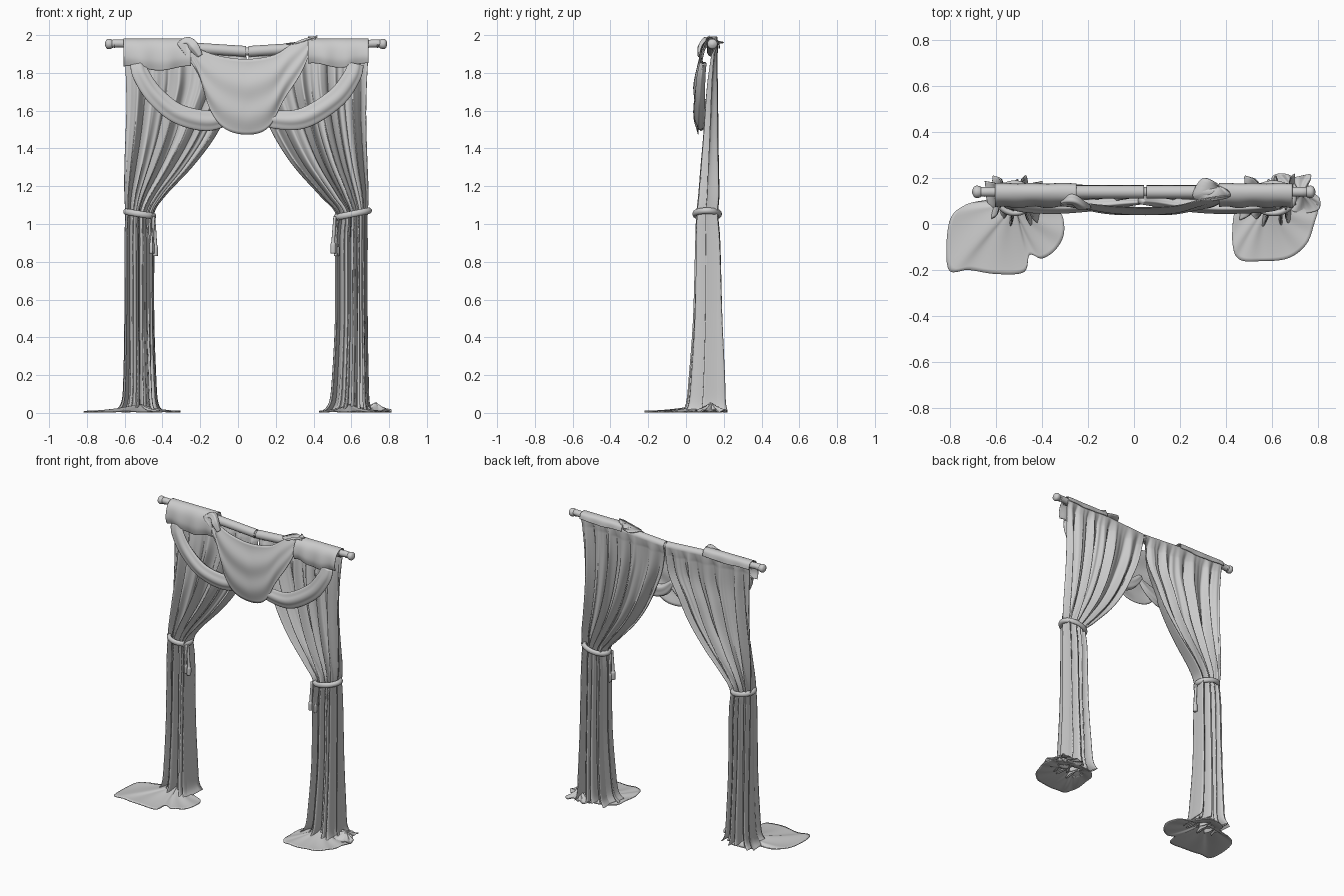
import bpy, bmesh, math
from mathutils import Vector
from math import sin, cos, pi

if "Cube" in bpy.data.objects:
    bpy.data.objects.remove(bpy.data.objects["Cube"])


def spline(pts, n, closed=False):
    """Catmull-Rom resampling of tuples, n samples per span."""
    m, out = len(pts), []
    for i in range(m if closed else m - 1):
        q = [pts[(i + k) % m] if closed else pts[min(max(i + k, 0), m - 1)] for k in (-1, 0, 1, 2)]
        for j in range(n):
            t = j / n
            out.append(tuple(b + .5 * t * (c - a + t * (2*a - 5*b + 4*c - d + t * (3*(b - c) + d - a)))
                             for a, b, c, d in zip(*q)))
    if not closed:
        out.append(tuple(pts[-1]))
    return out


def loft(name, rows, closed=False, caps=False, thick=0):
    """Skin a list of equally long point rows."""
    bm = bmesh.new()
    vs = [[bm.verts.new(p) for p in r] for r in rows]
    w = len(rows[0])
    for a, b in zip(vs, vs[1:]):
        for i in range(w if closed else w - 1):
            j = (i + 1) % w
            bm.faces.new((a[i], a[j], b[j], b[i]))
    if caps:
        bm.faces.new(vs[0])
        bm.faces.new(vs[-1])
    bmesh.ops.recalc_face_normals(bm, faces=bm.faces)
    for f in bm.faces:
        f.smooth = True
    me = bpy.data.meshes.new(name)
    bm.to_mesh(me)
    bm.free()
    ob = bpy.data.objects.new(name, me)
    bpy.context.collection.objects.link(ob)
    if thick:
        s = ob.modifiers.new("thickness", 'SOLIDIFY')
        s.thickness, s.offset = thick, 0
    return ob


def tube(name, pts, n=8, ridge=0.0, seg=24):
    """Sweep an ellipse; pts are (x, y, z, radius in xz plane, radius in y)."""
    path = spline(pts, n)
    rows = []
    for i, p in enumerate(path):
        a, b = path[max(i - 1, 0)], path[min(i + 1, len(path) - 1)]
        t = Vector((b[0] - a[0], 0, b[2] - a[2])).normalized()
        nrm = t.cross(Vector((0, 1, 0)))
        row = []
        for k in range(seg):
            th = 2 * pi * k / seg
            f = 1 + ridge * cos(5 * th + i * .06)
            row.append(Vector(p[:3]) + nrm * p[3] * f * cos(th) + Vector((0, p[4] * f * sin(th), 0)))
        rows.append(row)
    return loft(name, rows, True, True)


def sag(x):
    return -.04 * max(0, 1 - abs(x - .05) / .62)


RY, RZ = .14, 1.953

# Rod with ball finials
tube("rod", [(x, RY, RZ + sag(x), .021, .021) for x in (-.67, -.57, .05, .67, .75)], 4)
for x, s in ((-.70, 1), (.785, -1)):
    tube("finial", [(x + s * d, RY, RZ, r, r) for d, r in
                    ((-.005, .006), (.003, .022), (.015, .027), (.03, .024), (.038, .018), (.048, .022))], 4)


# Curtains: rod sleeve, then a pleated sheet gathered at the tie
def curtain(name, keys, phase, n):
    rows = []
    us = [i / 160 for i in range(161)]
    x0, x1 = keys[0][1:3]
    for k in range(13):
        th = math.radians(275 - 275 * k / 12)
        rows.append([(x0 + (x1 - x0) * u, RY + .027 * cos(th),
                      RZ + .027 * sin(th) + sag(x0 + (x1 - x0) * u)) for u in us])
    for z, x0, x1, yc, a in spline(keys, 6):
        row = []
        for u in us:
            ph = 2 * pi * n * (u + .03 * sin(2 * pi * u + phase)) + phase
            wave = (sin(ph) + .4 * sin(1.63 * ph + 1 + .4 * z) + .12 * sin(3.1 * ph)) / 1.25
            x = x0 + (x1 - x0) * u
            fold = .13 * a * sin(2 * ph) * min(1, 8 * u, 8 * (1 - u))
            row.append((x + fold, yc + a * wave, z + sag(x) * max(0, min(1, (z - 1.6) / .3))))
        rows.append(row)
    loft(name, rows, thick=.004)


Z = (1.90, 1.75, 1.6, 1.45, 1.3, 1.15, 1.05, .9, .5, .2, .06, .01)
YC = (.15, .14, .135, .13, .125, .12, .112, .115, .115, .11, .105, .10)
AMP = (.012, .022, .028, .033, .04, .046, .048, .055, .065, .08, .088, .1)
LO = (-.60, -.592, -.59, -.595, -.60, -.60, -.595, -.60, -.60, -.605, -.615, -.65)
LI = (.043, .02, -.05, -.13, -.245, -.385, -.447, -.445, -.445, -.435, -.425, -.40)
RI = (.055, .08, .13, .20, .30, .435, .52, .515, .515, .50, .485, .45)
RO = (.69, .682, .678, .68, .685, .69, .685, .685, .685, .69, .695, .71)
curtain("curtain_left", list(zip(Z, LO, LI, YC, AMP)), .4, 6)
curtain("curtain_right", list(zip(Z, RI, RO, YC, AMP)), 2.1, 6)


# Cloth pooled on the floor
def puddle(name, outline, centre, peak, wrinkle):
    rim = spline(outline, 6, True)
    cx, cy = centre
    rows = []
    for k in range(17):
        s = .03 + .97 * k / 16
        row = []
        for i, (x, y) in enumerate(rim):
            th = 2 * pi * i / len(rim)
            z = .004 + peak * (1 - s) ** 2 + wrinkle * s * (1 - .6 * s) * (1 + sin(9 * th + 3 * s))
            row.append((cx + (x - cx) * s, cy + (y - cy) * s, z))
        rows.append(row)
    loft(name, rows, True, thick=.006)


puddle("puddle_left", [(-.81, -.195), (-.805, .01), (-.73, .085), (-.63, .11), (-.6, .17), (-.47, .18),
                       (-.40, .09), (-.32, .05), (-.305, -.04), (-.34, -.11), (-.40, -.15), (-.455, -.135),
                       (-.48, -.21), (-.60, -.218), (-.72, -.2)], (-.52, .08), .04, .006)
puddle("puddle_right", [(.43, -.09), (.435, .04), (.47, .14), (.60, .17), (.74, .14), (.80, .08), (.785, 0),
                        (.75, -.09), (.67, -.15), (.55, -.162), (.46, -.155)], (.59, .09), .04, .006)
puddle("crumpled_hem", [(.60, .20), (.63, .10), (.71, .05), (.80, .06), (.808, .11), (.76, .16), (.77, .215),
                        (.70, .205), (.65, .22)], (.73, .13), .05, .016)


# Scarf ends draped over the rod
def flap(name, x0, x1, low):
    prof = spline([(.085, 0), (.075, .3), (.085, .7), (.108, .94), (.14, 1.02), (.168, .94), (.176, .7)], 5)
    rows = []
    for y, h in prof:
        row = []
        for i in range(41):
            u = i / 40
            x = x0 + (x1 - x0) * u
            bottom = low + .012 * sin(7 * u + 1)
            row.append((x, y + .006 * sin(17 * u) * (1 - min(1, h)), bottom + (1.978 - bottom) * h))
        rows.append(row)
    loft(name, rows, thick=.004)


flap("scarf_flap_left", -.605, -.25, 1.825)
flap("scarf_flap_right", .37, .69, 1.84)

# Centre swag
top = spline([(-.32, .085, 1.96), (-.27, .10, 1.975), (-.20, .085, 1.925), (-.09, .075, 1.888), (.05, .072, 1.873),
              (.19, .078, 1.895), (.28, .10, 1.95), (.35, .115, 1.98), (.42, .125, 1.997)], 8)
low = spline([(-.32, .08, 1.95), (-.21, .07, 1.79), (-.15, .065, 1.61), (-.07, .06, 1.505), (.05, .06, 1.473),
              (.16, .06, 1.51), (.245, .065, 1.66), (.34, .075, 1.81), (.41, .115, 1.985)], 8)
rows = []
for k in range(25):
    v = k / 24
    row = []
    for i, (a, b) in enumerate(zip(top, low)):
        u = i / (len(top) - 1)
        p = Vector(a).lerp(Vector(b), v)
        p.y += sin(pi * u) * (-.025 * sin(pi * v) + .005 * sin(14 * v + 6 * abs(u - .5)))
        row.append(p)
    rows.append(row)
loft("centre_swag", rows, thick=.004)

# Rolled side swags meeting behind the centre swag
tube("roll_left", [(-.53, .09, 1.85, .042, .018), (-.515, .08, 1.79, .044, .022), (-.445, .075, 1.685, .047, .026),
                   (-.325, .075, 1.587, .05, .028), (-.17, .085, 1.548, .052, .026),
                   (-.05, .095, 1.575, .04, .02), (.03, .10, 1.62, .018, .014)], 8, .09, 40)
tube("roll_right", [(.62, .09, 1.85, .042, .018), (.60, .08, 1.78, .046, .022), (.515, .075, 1.665, .05, .026),
                    (.35, .075, 1.562, .052, .028), (.20, .085, 1.552, .046, .026),
                    (.10, .095, 1.58, .036, .02), (.03, .10, 1.65, .018, .014)], 8, .09, 40)

# Scarf tucks where the swag crosses the rod
tube("tuck_left", [(-.20, .075, 1.89, .015, .012), (-.235, .085, 1.94, .028, .022), (-.27, .11, 1.965, .025, .025),
                   (-.315, .10, 1.95, .012, .015)], 6, .1)
tuck = [[(.37 + (x - .37) * s, .165 + (y - .165) * s, z) for x, y, z in
         spline([(.40, .11, 1.985), (.30, .10, 1.955), (.255, .125, 1.955), (.30, .20, 1.96),
                 (.38, .165, 1.97), (.42, .13, 1.99)], 4, True)] for s in (.05, .5, 1)]
loft("tuck_right", tuck, True, thick=.005)


# Tiebacks and tassels
def tie(side, x, rx, tilt, tx):
    bpy.ops.mesh.primitive_torus_add(major_radius=1, minor_radius=.2, major_segments=48, minor_segments=16,
                                     location=(x, .112, 1.053), rotation=(0, tilt, 0))
    ob = bpy.context.object
    ob.name = "tieback_" + side
    ob.scale = (rx / 1.2, .078 / 1.2, .085)
    bpy.ops.object.shade_smooth()
    for dx, y, drop in ((-.009, .075, .015), (.009, .09, 0)):
        tube("tassel_" + side, [(tx, y, 1.04, .008, .008), (tx + dx * .7, y, .95, .009, .009),
                                (tx + dx, y, .89 + drop, .010, .010), (tx + dx, y, .875 + drop, .015, .015),
                                (tx + dx, y, .83 + drop, .014, .014)], 5, 0, 14)


tie("left", -.52, .088, .16, -.447)
tie("right", .607, .104, -.2, .513)
